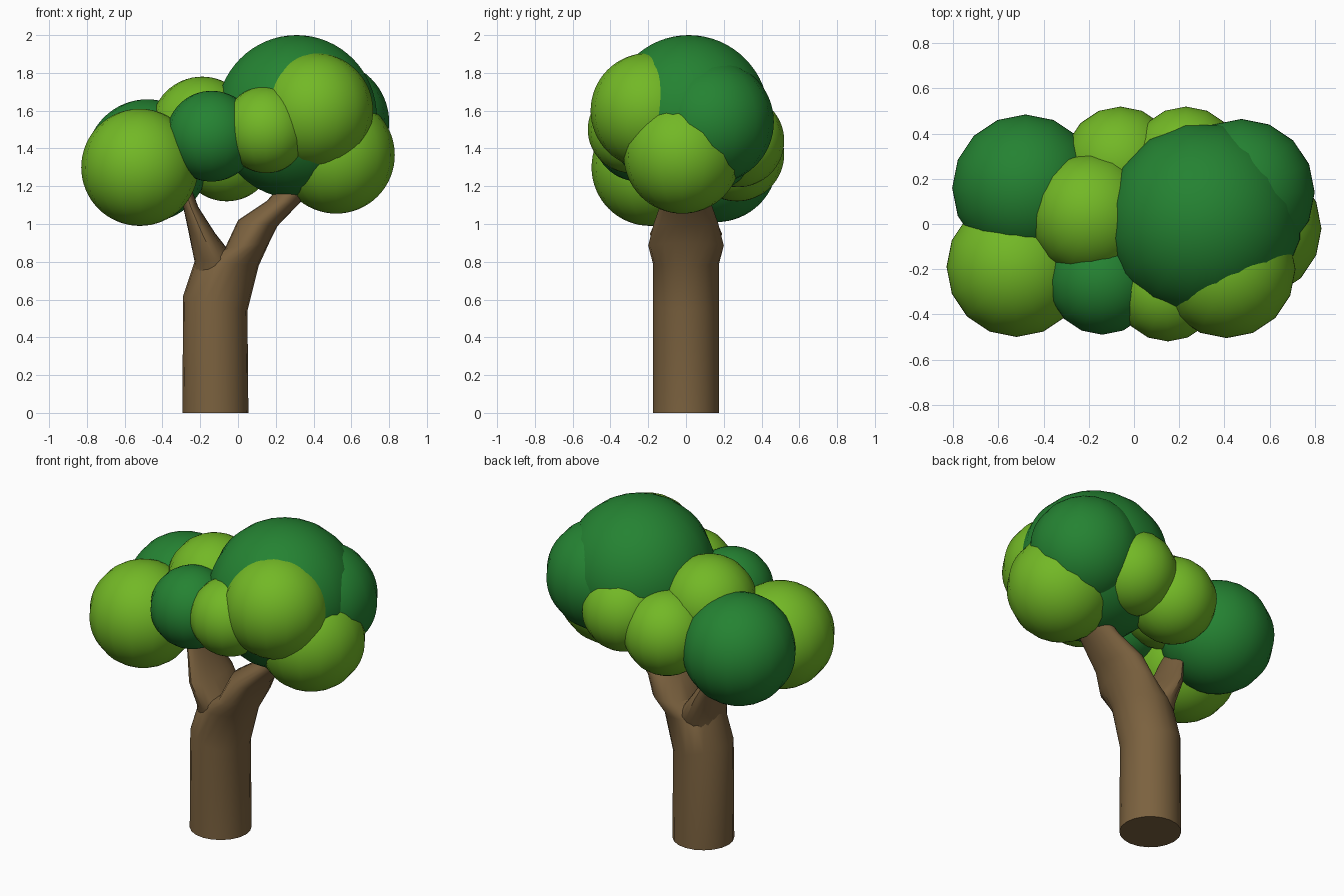
import bpy, bmesh, math
from mathutils import Vector

cube = bpy.data.objects.get("Cube")
if cube:
    bpy.data.objects.remove(cube, do_unlink=True)


def make_material(name, rgb):
    mat = bpy.data.materials.new(name)
    mat.use_nodes = True
    mat.diffuse_color = (*rgb, 1)
    mat.node_tree.nodes["Principled BSDF"].inputs["Base Color"].default_value = (*rgb, 1)
    return mat


BARK = make_material("brown bark", (0.20, 0.122, 0.05))
LIGHT = make_material("light green leaves", (0.17, 0.48, 0.019))
DARK = make_material("dark green leaves", (0.018, 0.225, 0.032))


def finish(bm, name, mat, angle):
    bmesh.ops.recalc_face_normals(bm, faces=bm.faces)
    mesh = bpy.data.meshes.new(name)
    bm.to_mesh(mesh)
    bm.free()
    mesh.materials.append(mat)
    obj = bpy.data.objects.new(name, mesh)
    bpy.context.collection.objects.link(obj)
    bpy.ops.object.select_all(action="DESELECT")
    obj.select_set(True)
    bpy.context.view_layer.objects.active = obj
    bpy.ops.object.shade_smooth_by_angle(angle=math.radians(angle))
    return obj


def limb(name, rings, sides=20):
    """Loft of elliptical rings: left edge x, z, right edge x, z, half depth in y."""
    bm = bmesh.new()
    loops = []
    for xa, za, xb, zb, depth in rings:
        left, right = Vector((xa, 0, za)), Vector((xb, 0, zb))
        mid, half = (left + right) / 2, (right - left) / 2
        loop = []
        for i in range(sides):
            a = math.tau * i / sides
            loop.append(bm.verts.new(mid + half * math.cos(a) + Vector((0, depth * math.sin(a), 0))))
        loops.append(loop)
    for low, high in zip(loops, loops[1:]):
        for i in range(sides):
            j = (i + 1) % sides
            bm.faces.new((low[i], low[j], high[j], high[i]))
    bm.faces.new(loops[0])
    bm.faces.new(loops[-1])
    return finish(bm, name, BARK, 35)


def leaf_ball(name, mat, x, y, z, radius, turn=0):
    bm = bmesh.new()
    bmesh.ops.create_uvsphere(bm, u_segments=16, v_segments=32, radius=radius)
    obj = finish(bm, name, mat, 60)
    obj.location = (x, y, z)
    obj.rotation_euler.z = turn


# Trunk bending into the main branch
limb("trunk", [
    (-0.295, 0, 0.055, 0, 0.175),
    (-0.29, 0.62, 0.05, 0.54, 0.175),
    (-0.23, 0.80, 0.11, 0.78, 0.175),
    (-0.07, 0.87, 0.165, 0.90, 0.20),
    (0.00, 1.02, 0.21, 0.99, 0.17),
    (0.15, 1.12, 0.33, 1.115, 0.13),
    (0.30, 1.28, 0.42, 1.22, 0.10),
])

# Flat side branch of the fork
limb("side_branch", [
    (-0.25, 0.70, 0.00, 0.70, 0.13),
    (-0.23, 0.80, -0.01, 0.81, 0.175),
    (-0.26, 0.95, -0.12, 0.95, 0.19),
    (-0.29, 1.09, -0.21, 1.09, 0.13),
    (-0.34, 1.25, -0.27, 1.25, 0.09),
])

# Foliage
leaf_ball("crown_foliage", DARK, 0.31, 0.015, 1.567, 0.433, math.pi / 16)
leaf_ball("left_back_foliage", DARK, 0.475, 0.14, 1.54, 0.325)
leaf_ball("right_back_foliage", DARK, -0.48, 0.16, 1.335, 0.325)
leaf_ball("front_dark_foliage", DARK, -0.14, -0.25, 1.465, 0.24)
leaf_ball("right_front_foliage", LIGHT, -0.52, -0.19, 1.30, 0.31)
leaf_ball("middle_top_foliage", LIGHT, -0.19, 0.04, 1.51, 0.27)
leaf_ball("middle_back_foliage", LIGHT, -0.06, 0.27, 1.37, 0.25)
leaf_ball("left_back_low_foliage", LIGHT, 0.23, 0.275, 1.44, 0.245)
leaf_ball("front_middle_foliage", LIGHT, 0.15, -0.29, 1.50, 0.23)
leaf_ball("left_front_foliage", LIGHT, 0.41, -0.20, 1.60, 0.305)
leaf_ball("left_low_foliage", LIGHT, 0.52, -0.02, 1.365, 0.31)
